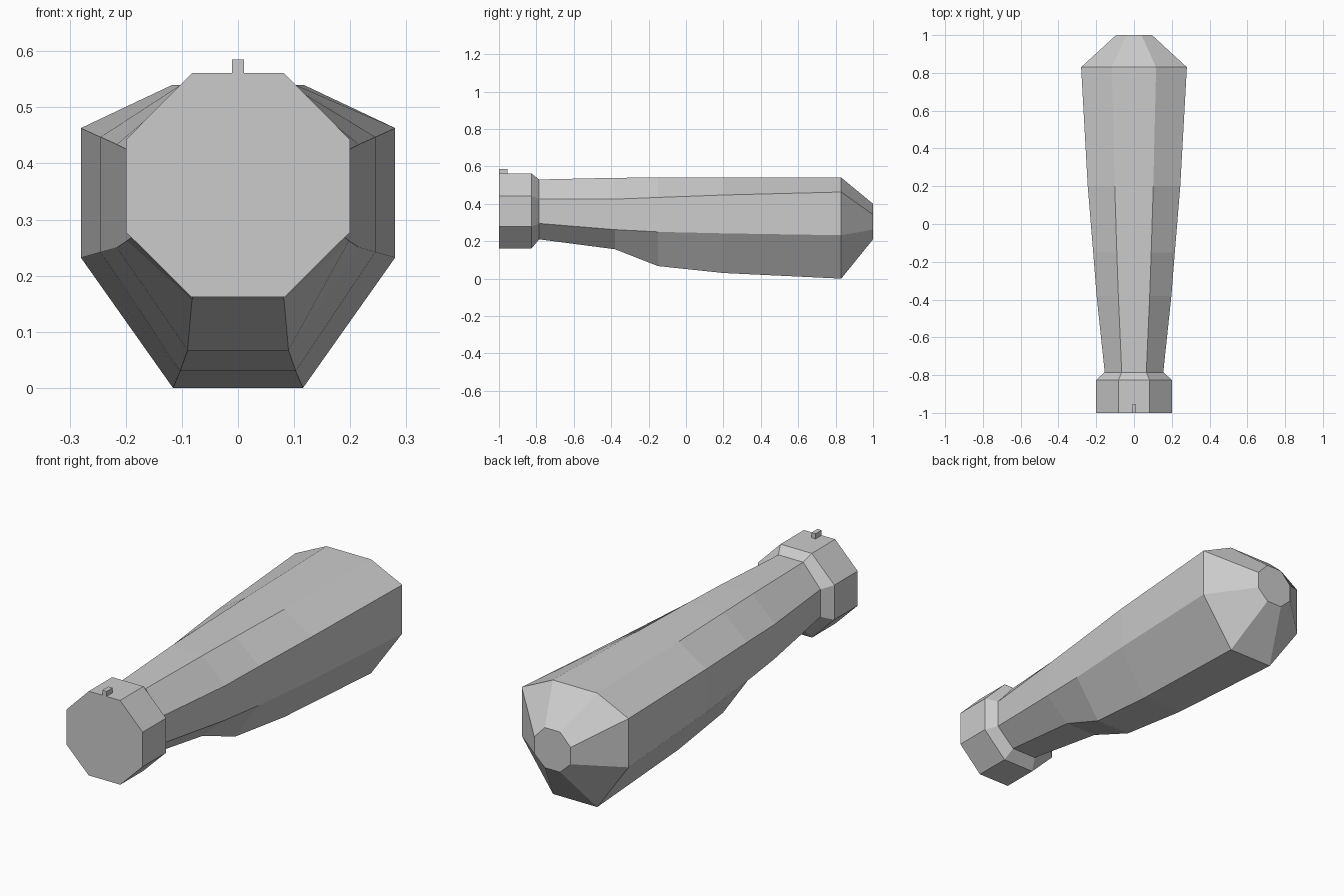
import bpy, bmesh

if "Cube" in bpy.data.objects:
    bpy.data.objects.remove(bpy.data.objects["Cube"])


def add_object(name, bm):
    bmesh.ops.recalc_face_normals(bm, faces=bm.faces)
    mesh = bpy.data.meshes.new(name)
    bm.to_mesh(mesh)
    bm.free()
    obj = bpy.data.objects.new(name, mesh)
    bpy.context.collection.objects.link(obj)
    return obj


def loft(name, sections, cap_first, cap_last):
    """Skin mirrored octagons: y, top/side/bottom half-widths, four heights."""
    bm = bmesh.new()
    rings = []
    for y, wt, ws, wb, zt, zu, zl, zb in sections:
        half = [(wt, zt), (ws, zu), (ws, zl), (wb, zb)]
        outline = half + [(-x, z) for x, z in reversed(half)]
        rings.append([bm.verts.new((x, y, z)) for x, z in outline])
    for a, b in zip(rings, rings[1:]):
        for i in range(8):
            j = (i + 1) % 8
            bm.faces.new((a[i], a[j], b[j], b[i]))
    if cap_first:
        bm.faces.new(rings[0])
    if cap_last:
        bm.faces.new(rings[-1])
    return add_object(name, bm)


neck = (-0.785, 0.065, 0.155, 0.065, 0.53, 0.425, 0.295, 0.21)

# Swelling octagonal body with a blunt tapered end
loft("body", [
    neck,
    (-0.38, 0.083, 0.198, 0.082, 0.539, 0.425, 0.262, 0.157),
    (-0.15, 0.091, 0.216, 0.09, 0.54, 0.434, 0.25, 0.067),
    (0.20, 0.102, 0.245, 0.103, 0.54, 0.447, 0.242, 0.03),
    (0.83, 0.117, 0.28, 0.116, 0.54, 0.463, 0.232, 0.0),
    (1.00, 0.04, 0.095, 0.04, 0.40, 0.342, 0.262, 0.21),
], False, True)

# Wider collar closed at the front, bevelled down to the neck
collar = (0.082, 0.2, 0.083, 0.561, 0.442, 0.278, 0.162)
loft("collar", [(-1.0, *collar), (-0.825, *collar), neck], True, False)

# Small sight on the front top edge
bm = bmesh.new()
bmesh.ops.create_cube(bm, size=1)
bmesh.ops.scale(bm, vec=(0.022, 0.045, 0.03), verts=bm.verts)
sight = add_object("front_sight", bm)
sight.location = (0, -0.9775, 0.57)
